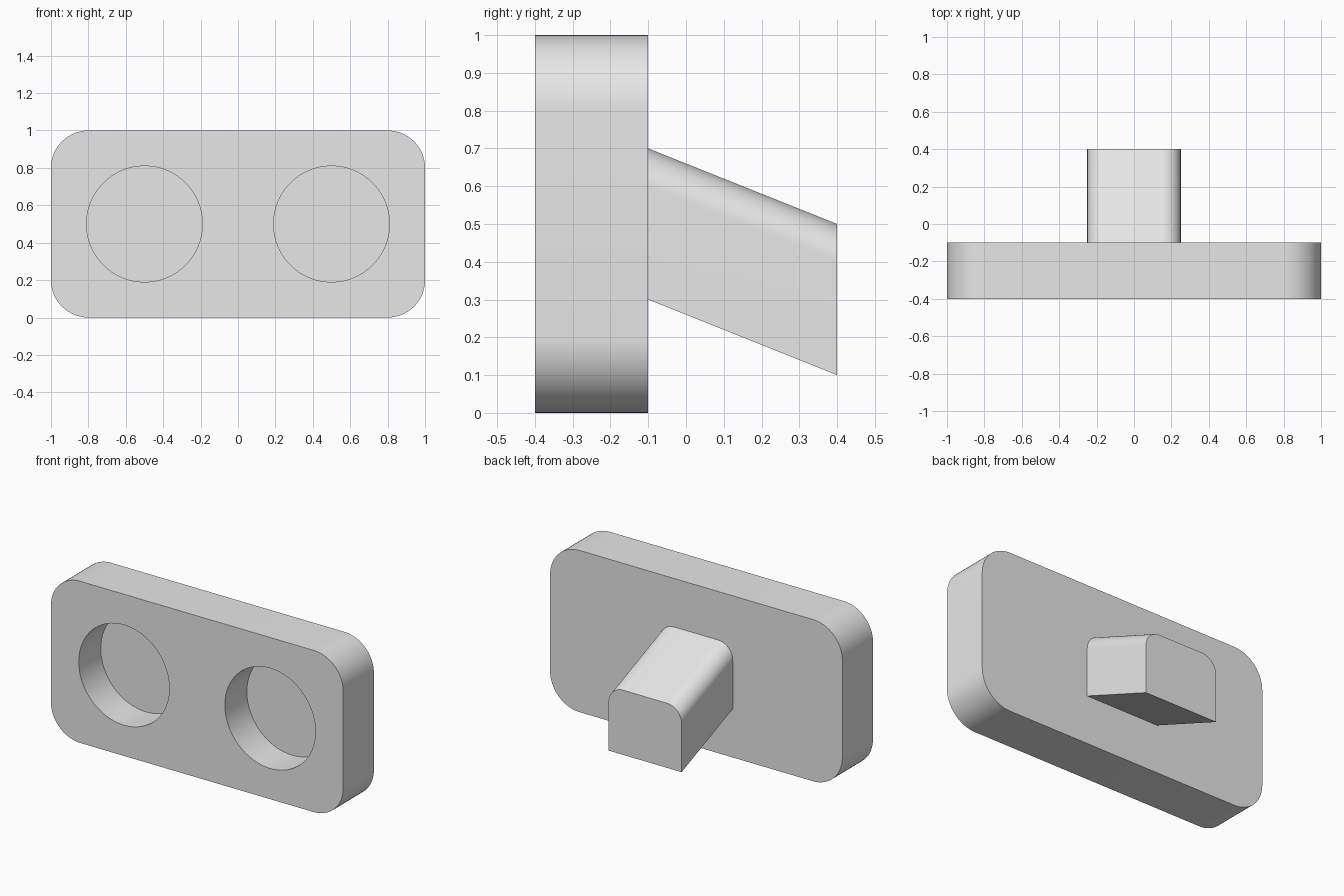
import bpy
import bmesh
from math import cos, sin, pi

cube = bpy.data.objects.get("Cube")
if cube:
    bpy.data.objects.remove(cube, do_unlink=True)

grey = bpy.data.materials.new("plain_grey")
grey.use_nodes = True
grey.diffuse_color = (0.8, 0.8, 0.8, 1)
grey.node_tree.nodes["Principled BSDF"].inputs["Base Color"].default_value = grey.diffuse_color


def arc(cx, cz, radius, start, sweep, steps):
    """Points (x, z) along an arc, both ends included."""
    angles = [start + sweep * i / steps for i in range(steps + 1)]
    return [(cx + radius * cos(a), cz + radius * sin(a)) for a in angles]


def prism(name, profile, y0, y1, drop=0):
    """Extrude an (x, z) profile along y, lowering the far end by drop."""
    bm = bmesh.new()
    near = [bm.verts.new((x, y0, z)) for x, z in profile]
    far = [bm.verts.new((x, y1, z - drop)) for x, z in profile]
    bm.faces.new(near)
    bm.faces.new(far)
    for i in range(len(profile)):
        j = (i + 1) % len(profile)
        bm.faces.new((near[i], near[j], far[j], far[i]))
    bmesh.ops.recalc_face_normals(bm, faces=bm.faces)
    mesh = bpy.data.meshes.new(name)
    bm.to_mesh(mesh)
    bm.free()
    mesh.materials.append(grey)
    obj = bpy.data.objects.new(name, mesh)
    bpy.context.collection.objects.link(obj)
    return obj


def activate(obj):
    bpy.ops.object.select_all(action='DESELECT')
    obj.select_set(True)
    bpy.context.view_layer.objects.active = obj


# Rounded plate
outline = []
for i, (cx, cz) in enumerate([(0.8, 0.8), (-0.8, 0.8), (-0.8, 0.2), (0.8, 0.2)]):
    outline += arc(cx, cz, 0.2, i * pi / 2, pi / 2, 16)
plate = prism("plate", outline, -0.4, -0.1)

# Two blind round holes in the front
for side in (-1, 1):
    circle = arc(0.5 * side, 0.5, 0.31, 0, 2 * pi, 64)[:-1]
    cutter = prism("hole_cutter", circle, -0.5, -0.185)
    cutter.hide_render = True
    activate(plate)
    cut = plate.modifiers.new("hole", 'BOOLEAN')
    cut.operation = 'DIFFERENCE'
    cut.solver = 'EXACT'
    cut.object = cutter
    bpy.ops.object.modifier_apply(modifier=cut.name)
    bpy.data.objects.remove(cutter, do_unlink=True)

# Sloping peg on the back, with rounded upper edges
section = [(-0.25, 0.3), (0.25, 0.3)]
section += arc(0.15, 0.6, 0.1, 0, pi / 2, 16)
section += arc(-0.15, 0.6, 0.1, pi / 2, pi / 2, 16)
peg = prism("peg", section, -0.1, 0.4, drop=0.2)

for part in (plate, peg):
    activate(part)
    bpy.ops.object.shade_smooth_by_angle(angle=pi / 6)
